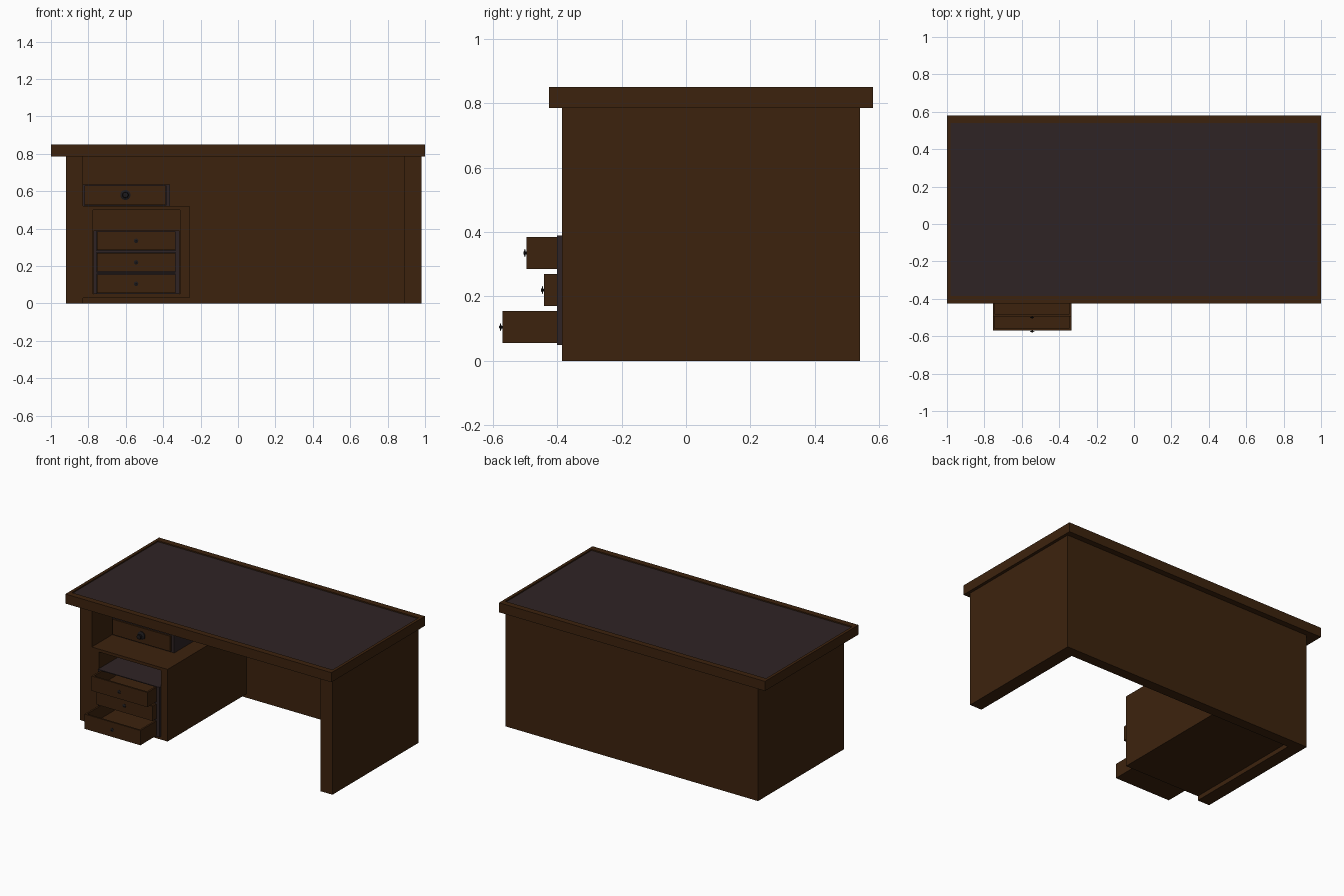
import bpy, bmesh, math

if "Cube" in bpy.data.objects:
    bpy.data.objects.remove(bpy.data.objects["Cube"])


def material(name, rgb):
    m = bpy.data.materials.new(name)
    m.diffuse_color = (*rgb, 1)
    m.use_nodes = True
    m.node_tree.nodes["Principled BSDF"].inputs["Base Color"].default_value = m.diffuse_color
    return m


WOOD = material("dark brown wood", (0.046, 0.0165, 0.0042))
LEATHER = material("charcoal leather", (0.028, 0.0175, 0.018))
METAL = material("black metal", (0.012, 0.010, 0.011))


def boxes(name, parts, mat):
    """One object from a list of (x0, x1, y0, y1, z0, z1) boxes."""
    bm = bmesh.new()
    for x0, x1, y0, y1, z0, z1 in parts:
        vs = bmesh.ops.create_cube(bm, size=1)["verts"]
        for v in vs:
            v.co.x = x1 if v.co.x > 0 else x0
            v.co.y = y1 if v.co.y > 0 else y0
            v.co.z = z1 if v.co.z > 0 else z0
    return finish(name, bm, mat)


def finish(name, bm, mat):
    me = bpy.data.meshes.new(name)
    bm.to_mesh(me)
    bm.free()
    me.materials.append(mat)
    ob = bpy.data.objects.new(name, me)
    bpy.context.collection.objects.link(ob)
    return ob


def knob(name, x, y, z, profile, sides=20):
    """Turned knob: profile of (radius, distance out towards the front)."""
    bm = bmesh.new()
    vs = [bm.verts.new((x + r, y - d, z)) for r, d in profile]
    es = [bm.edges.new(p) for p in zip(vs, vs[1:])]
    bmesh.ops.spin(bm, geom=vs + es, cent=(x, y, z), axis=(0, 1, 0),
                   angle=2 * math.pi, steps=sides)
    bmesh.ops.remove_doubles(bm, verts=bm.verts, dist=1e-5)
    bmesh.ops.recalc_face_normals(bm, faces=bm.faces)
    ob = finish(name, bm, METAL)
    for f in ob.data.polygons:
        f.use_smooth = True
    ob.data.set_sharp_from_angle(angle=math.radians(35))


def open_drawer(name, x0, x1, y0, y1, z0, z1, t=0.012):
    boxes(name, [
        (x0, x1, y0, y0 + t, z0, z1),
        (x0, x1, y1 - t, y1, z0, z1),
        (x0, x0 + t, y0 + t, y1 - t, z0, z1),
        (x1 - t, x1, y0 + t, y1 - t, z0, z1),
        (x0 + t, x1 - t, y0 + t, y1 - t, z0, z0 + t)], WOOD)


def case(name, x0, x1, y0, y1, z0, z1, shelves, left=0.015, right=0.022, t=0.005):
    """Dark drawer case, open at the front."""
    parts = [(x0, x0 + left, y0, y1, z0, z1), (x1 - right, x1, y0, y1, z0, z1),
             (x0 + left, x1 - right, y1 - 0.01, y1, z0, z1),
             (x0 + left, x1 - right, y0, y1 - 0.01, z0, z0 + t),
             (x0 + left, x1 - right, y0, y1 - 0.01, z1 - t, z1)]
    parts += [(x0 + left, x1 - right, y0, y1 - 0.01, a, b) for a, b in shelves]
    boxes(name, parts, LEATHER)


# Desk top: board with raised rim and recessed writing surface
X, Y0, Y1 = 1.0, -0.425, 0.58
boxes("desk_top", [
    (-X, X, Y0, Y1, 0.785, 0.838),
    (-X, X, Y0, -0.385, 0.838, 0.85),
    (-X, X, 0.54, Y1, 0.838, 0.85),
    (-X, -0.98, -0.385, 0.54, 0.838, 0.85),
    (0.98, X, -0.385, 0.54, 0.838, 0.85)], WOOD)
boxes("writing_surface", [(-0.98, 0.98, -0.385, 0.54, 0.838, 0.842)], LEATHER)

# Body panels
boxes("left_side_panel", [(-0.92, -0.83, -0.385, 0.54, 0, 0.785)], WOOD)
boxes("right_side_panel", [(0.89, 0.98, -0.385, 0.54, 0, 0.785)], WOOD)
boxes("back_panel", [(-0.83, 0.89, 0.47, 0.54, 0, 0.785)], WOOD)

# Pedestal cabinet, open at the front and raised off the floor
boxes("pedestal", [
    (-0.83, -0.775, -0.385, 0.46, 0.03, 0.52),
    (-0.31, -0.26, -0.385, 0.46, 0.03, 0.52),
    (-0.775, -0.31, -0.385, 0.46, 0.50, 0.52),
    (-0.775, -0.31, -0.385, 0.46, 0.03, 0.05),
    (-0.775, -0.31, 0.42, 0.46, 0.05, 0.50)], WOOD)

# Lower drawer case with three drawers pulled out by different amounts
case("lower_drawer_case", -0.772, -0.312, -0.40, 0.20, 0.05, 0.39,
     [(0.157, 0.168), (0.272, 0.283)])
SMALL = [(0, 0), (0.004, 0), (0.004, 0.003), (0.012, 0.004), (0.012, 0.006), (0.005, 0.008),
         (0.003, 0.010), (0, 0.010)]
for i, (z, front) in enumerate([(0.055, -0.57), (0.17, -0.44), (0.285, -0.495)]):
    open_drawer(f"lower_drawer_{i + 1}", -0.755, -0.335, front, front + 0.55, z, z + 0.10)
    knob(f"lower_drawer_knob_{i + 1}", -0.545, front, z + 0.05, SMALL)

# Upper drawer case standing on the pedestal
case("upper_drawer_case", -0.828, -0.364, -0.165, 0.44, 0.52, 0.637, [], left=0.008)
open_drawer("upper_drawer", -0.82, -0.387, -0.175, 0.40, 0.527, 0.631)
LARGE = [(0.027, 0), (0.027, 0.006), (0.018, 0.010), (0.010, 0.012), (0.010, 0.022),
         (0.016, 0.027), (0.014, 0.034), (0, 0.037)]
knob("upper_drawer_knob", -0.602, -0.175, 0.58, LARGE, 24)
